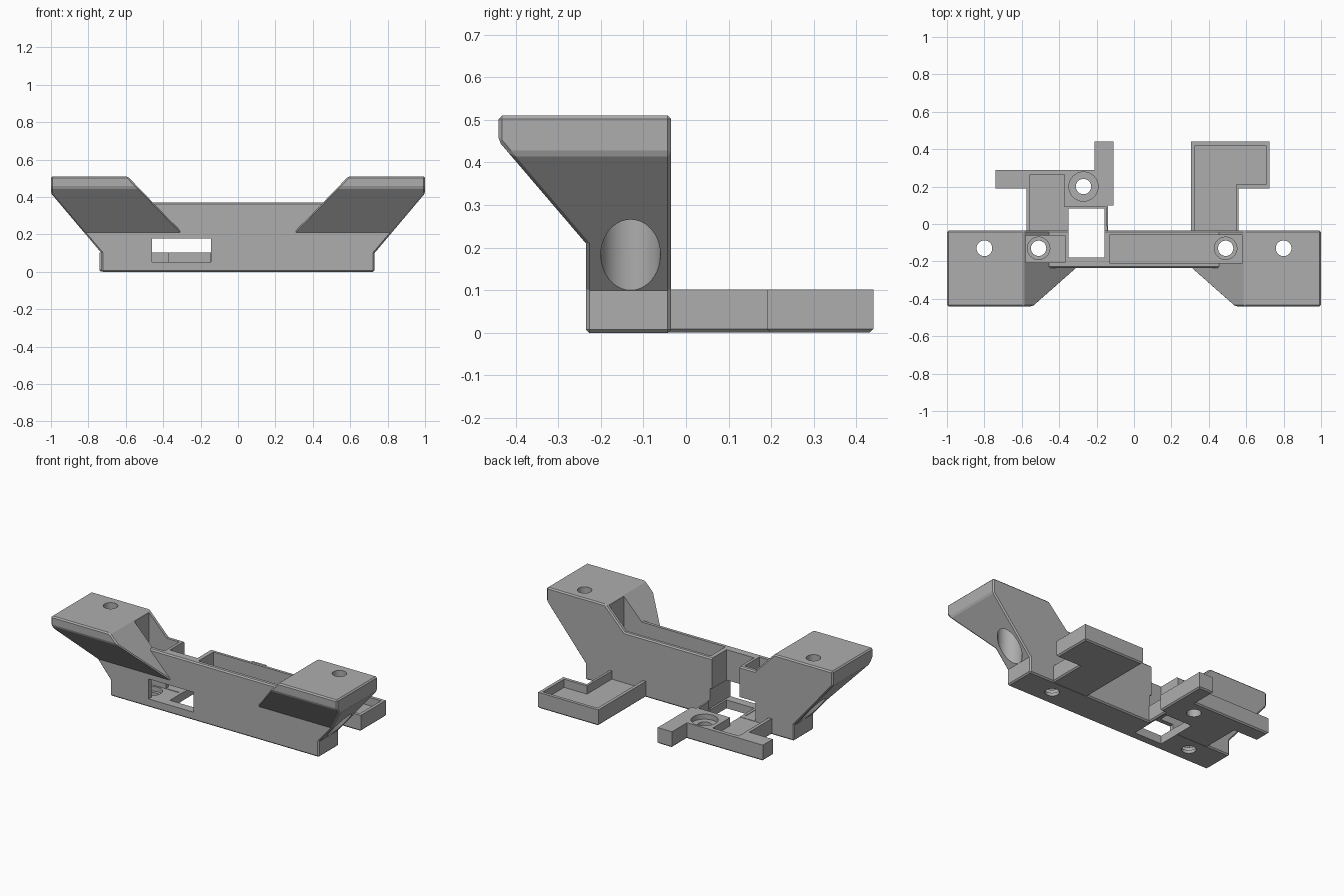
import bpy, bmesh
from mathutils import Vector

cube = bpy.data.objects.get("Cube")
if cube:
    bpy.data.objects.remove(cube, do_unlink=True)

grey = bpy.data.materials.new("plain grey")
grey.use_nodes = True
COLOUR = (0.42, 0.42, 0.42, 1)
grey.diffuse_color = COLOUR
grey.node_tree.nodes["Principled BSDF"].inputs["Base Color"].default_value = COLOUR


def make(name, bm):
    bmesh.ops.recalc_face_normals(bm, faces=bm.faces[:])
    mesh = bpy.data.meshes.new(name)
    bm.to_mesh(mesh)
    bm.free()
    mesh.materials.append(grey)
    obj = bpy.data.objects.new(name, mesh)
    bpy.context.collection.objects.link(obj)
    return obj


def prism(name, points, axis, lo, hi, foot=0):
    """Extrude a flat outline along an axis, optionally chamfering its foot."""
    bm = bmesh.new()

    def place(p, q):
        co = list(p)
        co.insert("xyz".index(axis), q)
        return Vector(co)
    face = bm.faces.new([bm.verts.new(place(p, lo)) for p in points])
    ext = bmesh.ops.extrude_face_region(bm, geom=[face], use_keep_orig=True)
    shift = place((0, 0), hi - lo)
    for v in ext["geom"]:
        if isinstance(v, bmesh.types.BMVert):
            v.co += shift
    if foot:
        bmesh.ops.recalc_face_normals(bm, faces=bm.faces[:])
        low = [e for e in bm.edges if all(abs(v.co.z - lo) < 1e-5 for v in e.verts)]
        bmesh.ops.bevel(bm, geom=low, offset=foot, segments=1, affect="EDGES")
    return make(name, bm)


def box(name, x, y, z):
    outline = [(x[0], y[0]), (x[1], y[0]), (x[1], y[1]), (x[0], y[1])]
    return prism(name, outline, "z", *z)


def cone(name, x, y, radius, z1, z2):
    bm = bmesh.new()
    bmesh.ops.create_cone(bm, cap_ends=True, segments=40, radius1=radius, radius2=radius, depth=z2 - z1)
    bmesh.ops.translate(bm, verts=bm.verts[:], vec=(x, y, (z1 + z2) / 2))
    return make(name, bm)


def combine(obj, other, operation):
    mod = obj.modifiers.new("combine", "BOOLEAN")
    mod.operation, mod.solver, mod.object = operation, "EXACT", other
    bpy.context.view_layer.objects.active = obj
    bpy.ops.object.modifier_apply(modifier=mod.name)
    bpy.data.objects.remove(other, do_unlink=True)


def tidy(obj, chamfer=0):
    """Merge flat neighbours, then chamfer the outward edges."""
    bm = bmesh.new()
    bm.from_mesh(obj.data)
    bmesh.ops.remove_doubles(bm, verts=bm.verts[:], dist=0.0002)
    bmesh.ops.dissolve_limit(bm, angle_limit=0.02, verts=bm.verts[:], edges=bm.edges[:])
    if chamfer:
        sharp = [e for e in bm.edges if e.is_convex and e.calc_face_angle(0) > 0.3]
        bmesh.ops.bevel(bm, geom=sharp, offset=chamfer, segments=1, affect="EDGES")
    bm.to_mesh(obj.data)
    bm.free()


# Central beam
BACK, FRONT = -0.035, -0.235
bracket = box("bracket", (-0.6, 0.6), (FRONT, BACK), (0, 0.37))

# Flared mounting arms: front outline crossed with side outline
front_outline = [(0.3, 0), (0.73, 0), (0.73, 0.1), (1, 0.42), (1, 0.51), (0.59, 0.51), (0.3, 0.21)]
side_outline = [(BACK, -0.1), (BACK, 0.6), (-0.44, 0.6), (-0.44, 0.45), (FRONT, 0.21), (FRONT, -0.1)]
for side in (1, -1):
    arm = prism("arm", [(side * x, z) for x, z in front_outline], "y", -0.6, 0.1)
    combine(arm, prism("arm_side", side_outline, "x", -1.2, 1.2), "INTERSECT")
    combine(bracket, arm, "UNION")
tidy(bracket, 0.008)

# Rear trays
left_tray = [(0.305, -0.05), (0.56, -0.05), (0.56, 0.19), (0.725, 0.19), (0.725, 0.44), (0.305, 0.44)]
right_tray = [(-0.14, -0.05), (-0.14, 0.1), (-0.11, 0.1), (-0.11, 0.44), (-0.21, 0.44), (-0.21, 0.29),
              (-0.74, 0.29), (-0.74, 0.19), (-0.575, 0.19), (-0.575, -0.05)]
for outline in (left_tray, right_tray):
    combine(bracket, prism("tray", outline, "z", 0.001, 0.102, 0.008), "UNION")

# Tray recesses
EDGE = BACK - 0.003
left_recess = [(0.325, EDGE), (0.545, EDGE), (0.545, 0.21), (0.705, 0.21), (0.705, 0.42), (0.325, 0.42)]
right_recess = [(-0.15, EDGE), (-0.15, 0.09), (-0.372, 0.09), (-0.372, 0.265), (-0.555, 0.265), (-0.555, EDGE)]
cutters = [prism("recess", outline, "z", 0.05, 0.105) for outline in (left_recess, right_recess)]

# Hollow pockets, cable gap and front window
cutters += [
    box("long_pocket", (-0.13, 0.58), (-0.208, -0.06), (0.05, 1)),
    box("short_pocket", (-0.58, -0.368), (-0.207, -0.061), (0.049, 1)),
    box("cable_gap", (-0.35, -0.157), (-0.18, 0.083), (-0.5, 1)),
    box("window", (-0.46, -0.145), (-0.5, -0.01), (0.052, 0.178)),
]

# Screw holes with counterbores, and arm holes with access bores
for x, y, floor, head in ((0.49, -0.13, 0.05, 0.06), (-0.51, -0.13, 0.05, 0.06), (-0.27, 0.2, 0.1, 0.078)):
    cutters.append(cone("screw_hole", x, y, 0.041, -0.2, 0.15))
    cutters.append(cone("screw_head", x, y, head, floor - 0.03, floor + 0.007))
for x in (0.8, -0.8):
    cutters.append(cone("arm_hole", x, -0.13, 0.042, 0.2, 0.8))
    cutters.append(cone("arm_bore", x, -0.13, 0.07, 0.02, 0.42))

for cutter in cutters:
    combine(bracket, cutter, "DIFFERENCE")
tidy(bracket)

# One colour, smooth bores, sharp edges
bracket.data.materials.clear()
bracket.data.materials.append(grey)
for poly in bracket.data.polygons:
    poly.material_index = 0
bpy.ops.object.select_all(action="DESELECT")
bracket.select_set(True)
bpy.context.view_layer.objects.active = bracket
bpy.ops.object.shade_smooth_by_angle(angle=0.3)
